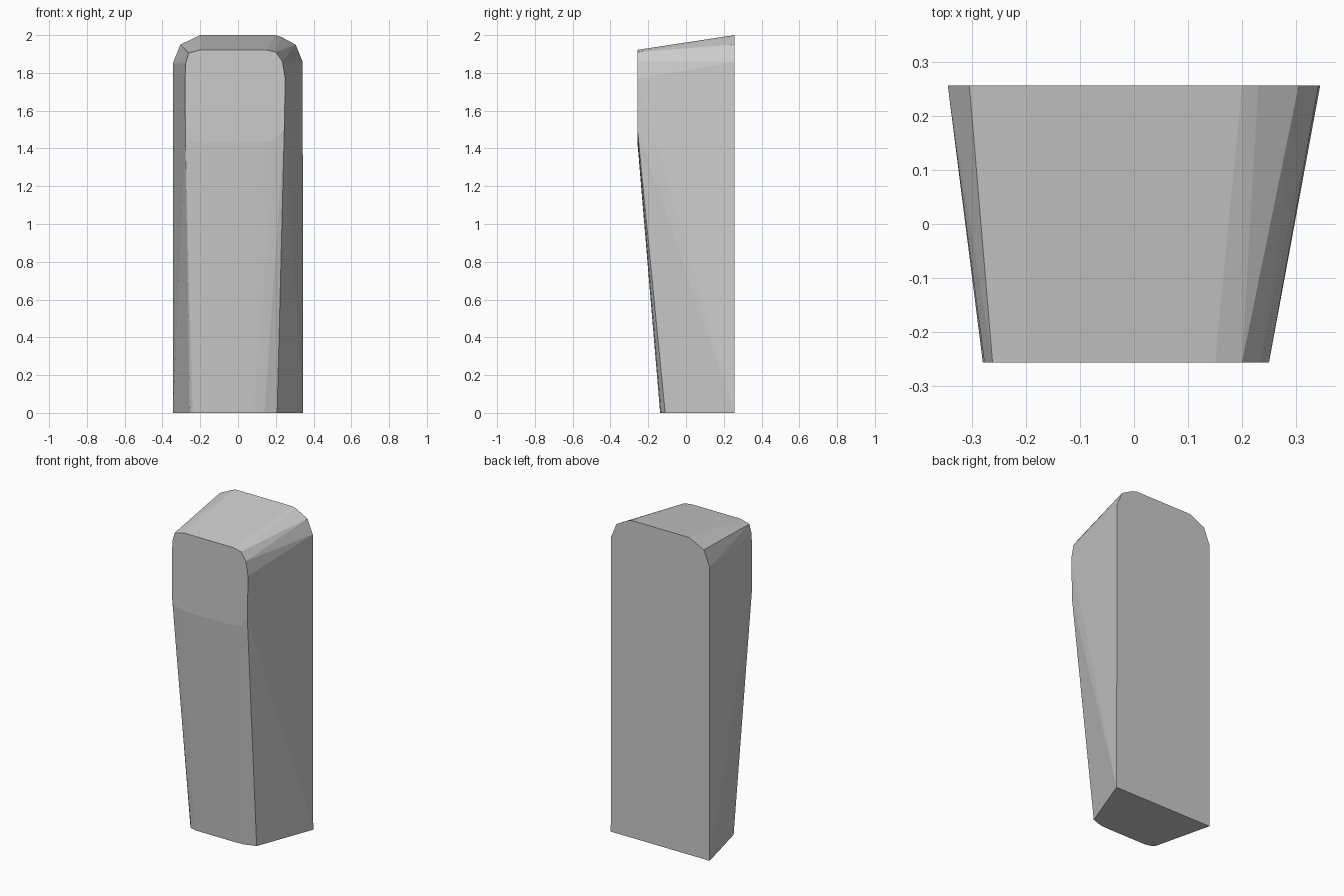
import bpy, bmesh
from math import radians

if "Cube" in bpy.data.objects:
    bpy.data.objects.remove(bpy.data.objects["Cube"])

BACK, FRONT = 0.257, -0.257

# Back outline (x, z): tall slab with chamfered top corners
back = [(-0.345, 0), (0.345, 0), (0.342, 1.86), (0.305, 1.95), (0.23, 1.99), (0.2, 2.0),
        (-0.2, 2.0), (-0.305, 1.95), (-0.345, 1.85)]

# Upright front pad outline (x, z)
pad = [(-0.279, 1.48), (-0.28, 1.78), (-0.277, 1.85), (-0.262, 1.905), (-0.2, 1.922),
       (0.15, 1.922), (0.2, 1.91), (0.235, 1.86), (0.25, 1.77), (0.245, 1.5),
       (0.2, 1.45), (0.13, 1.43), (-0.2, 1.43), (-0.26, 1.45)]

# Narrow front edge of the foot (x, y)
foot = [(-0.255, -0.11), (-0.24, -0.125), (-0.2, -0.137), (0.08, -0.137),
        (0.14, -0.132), (0.207, -0.11)]

points = [(x, BACK, z) for x, z in back]
points += [(x, FRONT, z) for x, z in pad]
points += [(x, y, 0) for x, y in foot]

# Wrap the three outlines in one faceted solid
bm = bmesh.new()
for p in points:
    bm.verts.new(p)
hull = bmesh.ops.convex_hull(bm, input=bm.verts)
loose = [v for v in bm.verts if not v.link_faces]
bmesh.ops.delete(bm, geom=loose, context='VERTS')
bmesh.ops.dissolve_limit(bm, angle_limit=radians(0.5), verts=bm.verts, edges=bm.edges)
bmesh.ops.recalc_face_normals(bm, faces=bm.faces)

mesh = bpy.data.meshes.new("tapered_block")
bm.to_mesh(mesh)
bm.free()
block = bpy.data.objects.new("tapered_block", mesh)
bpy.context.collection.objects.link(block)
